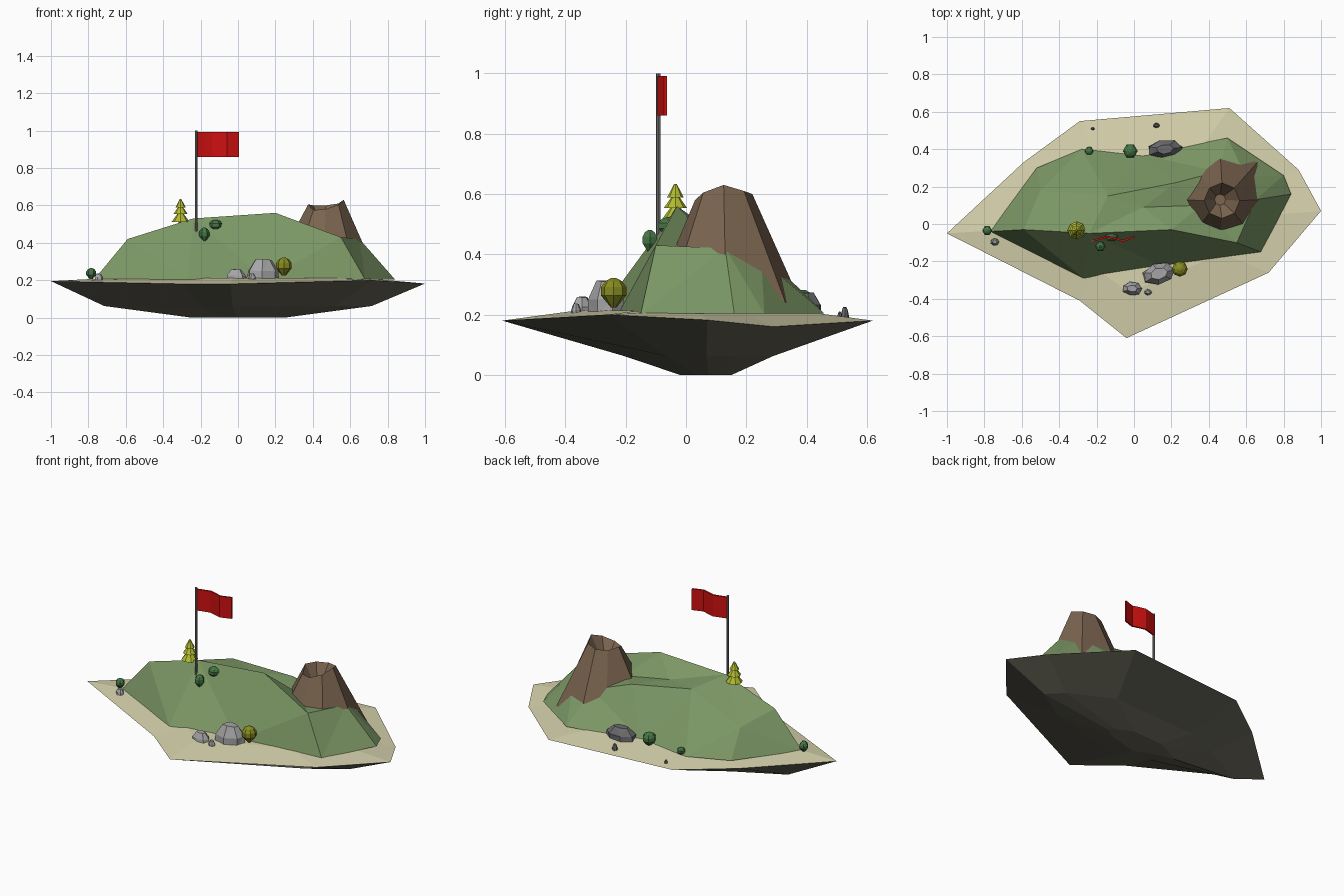
import bpy, bmesh, math, random
from mathutils import Vector

if "Cube" in bpy.data.objects:
    bpy.data.objects.remove(bpy.data.objects["Cube"])
random.seed(4)


def material(name, rgb):
    m = bpy.data.materials.new(name)
    m.diffuse_color = (*rgb, 1)
    m.use_nodes = True
    m.node_tree.nodes["Principled BSDF"].inputs["Base Color"].default_value = m.diffuse_color
    return m


SAND = material("sand", (.68, .65, .42))
EARTH = material("earth", (.14, .135, .10))
GRASS = material("grass", (.20, .31, .13))
VOLCANIC = material("brown_rock", (.20, .13, .08))
RED = material("red_cloth", (.62, .005, .005))
LEAF = material("dark_leaf", (.06, .18, .06))
OLIVE = material("olive_leaf", (.24, .26, .015))
LIME = material("lime_leaf", (.45, .50, .03))
DARK = material("dark_stone", (.15, .15, .16))
STONE = material("stone", (.38, .38, .39))
POLE = material("pole_grey", (.2, .2, .2))


def finish(name, bm, mat):
    bmesh.ops.recalc_face_normals(bm, faces=bm.faces)
    me = bpy.data.meshes.new(name)
    bm.to_mesh(me)
    bm.free()
    me.materials.append(mat)
    ob = bpy.data.objects.new(name, me)
    bpy.context.collection.objects.link(ob)
    return ob


def add_rings(bm, rings):
    """Skin consecutive rings of equal length and return their vertices."""
    vs = [[bm.verts.new(p) for p in r] for r in rings]
    for a, b in zip(vs, vs[1:]):
        n = len(a)
        for i in range(n):
            j = (i + 1) % n
            bm.faces.new((a[i], a[j], b[j], b[i]))
    return vs


def circle(x, y, z, r, n, turn=0):
    return [(x + r * math.cos(turn + math.tau * i / n),
             y + r * math.sin(turn + math.tau * i / n), z) for i in range(n)]


# Island: sand rim above, tapered earth below
RIM = [(-1, -.05, .195), (-.29, -.41, .18), (-.04, -.61, .18), (.72, -.26, .20), (1, .07, .182),
       (.88, .29, .16), (.51, .62, .18), (-.29, .55, .18), (-.59, .33, .185)]
bm = bmesh.new()
v = add_rings(bm, [RIM, [(x * .66, y * .6, .213) for x, y, z in RIM]])
bm.faces.new(v[1])
sand = finish("sand_beach", bm, SAND)

bm = bmesh.new()
v = add_rings(bm, [RIM, [(x * .715, y * .4 + .04, .062) for x, y, z in RIM],
                   [(x * .25, y * .14 + .065, 0) for x, y, z in RIM]])
bm.faces.new(v[2])
finish("island_underside", bm, EARTH)

# Grassy hill: foot, crest and a gully behind the front ridge
foot = [(-.77, -.04), (-.27, -.29), (.15, -.225), (.68, -.15), (.84, .16),
        (.80, .26), (.50, .46), (.05, .37), (-.28, .40), (-.52, .30)]
crest = [(-.59, -.03, .42), (-.24, -.05, .53), (.20, -.03, .56), (.55, -.10, .43), (.65, .13, .42),
         (.60, .25, .38), (.45, .28, .38), (.22, .22, .45), (-.14, .15, .49), (-.50, .18, .36)]
bm = bmesh.new()
c = add_rings(bm, [[(x, y, .203) for x, y in foot], crest])[1]
g0, g1 = bm.verts.new((.05, .09, .475)), bm.verts.new((.36, .10, .42))
for f in ((c[0], c[1], c[9]), (c[1], c[8], c[9]), (c[1], g0, c[8]), (c[1], c[2], g0), (c[2], g1, g0),
          (c[2], c[3], g1), (c[3], c[4], g1), (c[4], c[5], g1), (c[5], c[6], g1), (c[6], c[7], g1),
          (c[7], g0, g1), (c[7], c[8], g0)):
    bm.faces.new(f)
bmesh.ops.triangulate(bm, faces=bm.faces)
finish("grass_hill", bm, GRASS)

# Volcano with jagged rim and sunken crater
base = [(.46, -.05, .39), (.59, -.01, .39), (.675, .13, .38), (.66, .33, .24),
        (.46, .39, .22), (.33, .31, .25), (.26, .13, .39), (.35, -.01, .41)]
rim_z = (.58, .605, .63, .61, .60, .60, .605, .575)
bm = bmesh.new()
rim = [(.47 + .095 * math.cos(a), .125 + .095 * math.sin(a), z)
       for z, a in zip(rim_z, [-math.pi / 2 + i * math.pi / 4 for i in range(8)])]
v = add_rings(bm, [base, rim, circle(.46, .13, .50, .03, 8, -math.pi / 2)])
bm.faces.new(v[2])
finish("volcano", bm, VOLCANIC)

# Flag pole and waving flag
bm = bmesh.new()
v = add_rings(bm, [circle(-.224, -.092, z, .007, 8) for z in (.42, 1.0)])
bm.faces.new(v[1])
finish("flag_pole", bm, POLE)

wave = [(-.222, -.090), (-.18, -.078), (-.14, -.068), (-.10, -.078), (-.06, -.090), (.005, -.068)]
bm = bmesh.new()
v = add_rings(bm, [[(x, y - .005, .86), (x, y + .005, .86), (x, y + .005, .992), (x, y - .005, .992)]
                   for x, y in wave])
bm.faces.new(v[0])
bm.faces.new(v[-1])
finish("flag", bm, RED)

# Pine tree of three stacked tiers on a trunk
bm = bmesh.new()
for z, r, h in ((.512, .048, .06), (.553, .039, .05), (.588, .028, .046)):
    v = add_rings(bm, [circle(-.307, -.035, z, r, 8), circle(-.307, -.035, z + h, .004, 8)])
    bm.faces.new(v[0])
    bm.faces.new(v[1])
finish("pine_foliage", bm, LIME)
bm = bmesh.new()
add_rings(bm, [circle(-.307, -.035, z, .012, 6) for z in (.46, .52)])
finish("pine_trunk", bm, VOLCANIC)


# Low-poly bushes: faceted globes tapering to a stem
def bush(name, x, y, z, r, h, mat, n=8):
    bm = bmesh.new()
    prof = ((-1.25, .22), (-.85, .55), (-.35, .95), (.3, .95), (.75, .65), (1, .2))
    v = add_rings(bm, [circle(x, y, z + h * a, r * b, n) for a, b in prof])
    bm.faces.new(v[0])
    bm.faces.new(v[-1])
    finish(name, bm, mat)


bush("olive_bush", .245, -.24, .278, .044, .043, OLIVE)
for i, (x, y, z, r, h) in enumerate(((-.785, -.035, .238, .028, .027), (-.18, -.12, .448, .029, .033),
                                     (-.12, -.06, .495, .038, .028), (-.322, -.04, .45, .02, .022),
                                     (-.02, .39, .245, .042, .036), (-.24, .39, .225, .025, .02))):
    bush(f"green_bush_{i + 1}", x, y, z, r, h, LEAF, 6)


# Boulders: jittered faceted blobs with narrower tops
def rock(name, x, y, z, sx, sy, h, mat, turn=0, n=7):
    bm = bmesh.new()
    rings = []
    for t, k in ((-.1, 1), (.4, .95), (1, .5)):
        ring = []
        for i in range(n):
            a = math.tau * i / n
            q = k * random.uniform(.88, 1.05)
            px, py = sx * q * math.cos(a), sy * q * math.sin(a)
            ring.append((x + px * math.cos(turn) - py * math.sin(turn),
                         y + px * math.sin(turn) + py * math.cos(turn),
                         z + h * t * random.uniform(.92, 1)))
        rings.append(ring)
    v = add_rings(bm, rings)
    bm.faces.new(v[0])
    bm.faces.new(v[2])
    bmesh.ops.triangulate(bm, faces=bm.faces)
    finish(name, bm, mat)


rock("large_boulder", .135, -.265, .21, .095, .06, .105, STONE, .25)
rock("front_boulder", -.01, -.345, .205, .056, .04, .055, STONE)
rock("front_pebble", .075, -.365, .202, .022, .018, .035, STONE)
rock("left_pebble", -.745, -.095, .205, .024, .02, .03, STONE)
rock("back_boulder", .165, .40, .205, .095, .052, .07, DARK, .1)
rock("back_pebble", .12, .527, .19, .018, .014, .035, DARK)
rock("tiny_pebble", -.22, .51, .19, .01, .008, .02, DARK)
